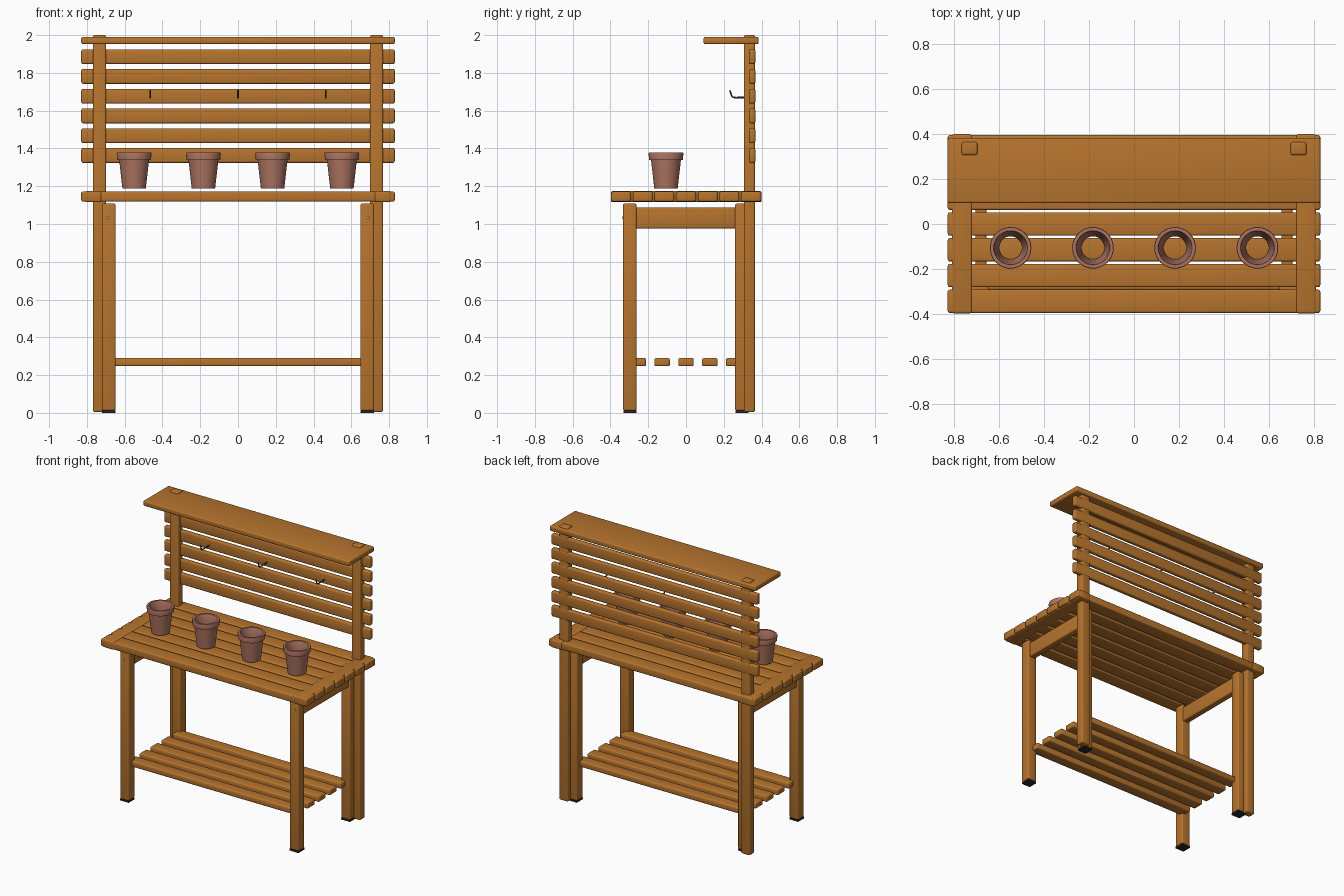
import bpy, bmesh, math

if "Cube" in bpy.data.objects:
    bpy.data.objects.remove(bpy.data.objects["Cube"])


def material(name, rgb):
    m = bpy.data.materials.new(name)
    m.diffuse_color = (*rgb, 1)
    m.use_nodes = True
    m.node_tree.nodes["Principled BSDF"].inputs["Base Color"].default_value = m.diffuse_color
    return m


WOOD = material("stained wood", (0.47, 0.175, 0.027))
CLAY = material("terracotta", (0.42, 0.175, 0.12))
RUBBER = material("dark rubber", (0.02, 0.02, 0.023))
IRON = material("dark iron", (0.06, 0.05, 0.045))
STEEL = material("steel", (0.45, 0.42, 0.42))


def finish(name, bm, mat, smooth=True):
    me = bpy.data.meshes.new(name)
    bm.to_mesh(me)
    bm.free()
    me.materials.append(mat)
    ob = bpy.data.objects.new(name, me)
    bpy.context.collection.objects.link(ob)
    if smooth:
        bpy.ops.object.select_all(action='DESELECT')
        bpy.context.view_layer.objects.active = ob
        ob.select_set(True)
        bpy.ops.object.shade_smooth_by_angle(angle=math.radians(35))
    return ob


def board(name, x, y, z, bevel=0.009, mat=WOOD):
    """Box between (min, max) pairs, with rounded edges."""
    bm = bmesh.new()
    bmesh.ops.create_cube(bm, size=1)
    for v in bm.verts:
        v.co = [(a + b) / 2 + c * (b - a) for c, (a, b) in zip(v.co, (x, y, z))]
    if bevel:
        bmesh.ops.bevel(bm, geom=bm.edges[:], offset=bevel, segments=3,
                        profile=0.5, affect='EDGES', clamp_overlap=True)
    return finish(name, bm, mat)


def sided(s, a, b):
    return (a, b) if s > 0 else (-b, -a)


# Table top slats
for i in range(-3, 4):
    c = i * 0.1148
    board("table_slat", (-0.83, 0.83), (c - 0.052, c + 0.052), (1.1185, 1.1715))

# Lower shelf slats
for i in range(-2, 3):
    c = i * 0.1265
    board("lower_shelf_slat", (-0.68, 0.68), (c - 0.041, c + 0.041), (0.247, 0.29))

# Back panel slats
for i in range(6):
    c = 1.363 + i * 0.1046
    board("back_slat", (-0.83, 0.83), (0.333, 0.367), (c - 0.039, c + 0.039))

# Top shelf
board("top_shelf", (-0.83, 0.83), (0.093, 0.384), (1.952, 1.991))

for s in (-1, 1):
    # Cross boards at the table ends, tall posts and side aprons
    board("table_cross_board", sided(s, 0.722, 0.812), (-0.398, 0.4), (1.116, 1.174))
    board("back_post", sided(s, 0.698, 0.768), (0.307, 0.365), (0.005, 2.0))
    board("side_apron", sided(s, 0.657, 0.707), (-0.27, 0.27), (0.976, 1.087))
    # Legs with rubber feet
    for name, y in (("front", (-0.333, -0.262)), ("back", (0.26, 0.331))):
        board(name + "_leg", sided(s, 0.648, 0.72), y, (0.012, 1.108))
        board(name + "_foot", sided(s, 0.649, 0.719), (y[0] + 0.001, y[1] - 0.001),
              (0, 0.013), 0, RUBBER)
    # Screw head on the front leg
    bm = bmesh.new()
    bmesh.ops.create_cone(bm, cap_ends=True, segments=16, radius1=0.008,
                          radius2=0.007, depth=0.006)
    ob = finish("leg_screw", bm, STEEL)
    ob.rotation_euler = (math.pi / 2, 0, 0)
    ob.location = (s * 0.688, -0.334, 1.035)

# Iron hooks on the back panel
for x in (-0.465, 0, 0.465):
    cu = bpy.data.curves.new("hook", 'CURVE')
    cu.dimensions = '3D'
    cu.bevel_depth = 0.0045
    cu.bevel_resolution = 2
    cu.use_fill_caps = True
    sp = cu.splines.new('POLY')
    pts = [(0.34, 1.671), (0.262, 1.669), (0.249, 1.671), (0.242, 1.678), (0.232, 1.708)]
    sp.points.add(len(pts) - 1)
    for p, (y, z) in zip(sp.points, pts):
        p.co = (x, y, z, 1)
    cu.materials.append(IRON)
    bpy.context.collection.objects.link(bpy.data.objects.new("hook", cu))

# Clay pots: closed profile (radius, height) spun around the axis
PROFILE = [(0.062, 0), (0.079, 0.15), (0.089, 0.152), (0.0925, 0.184), (0.0905, 0.19),
           (0.076, 0.19), (0.073, 0.185), (0.068, 0.14), (0.051, 0.003), (0.053, 0)]
N = 40
for x in (-0.55, -0.183, 0.183, 0.55):
    bm = bmesh.new()
    rings = [[bm.verts.new((r * math.cos(a), r * math.sin(a), z))
              for a in (2 * math.pi * k / N for k in range(N))] for r, z in PROFILE]
    for j, ring in enumerate(rings):
        nxt = rings[(j + 1) % len(rings)]
        for k in range(N):
            m = (k + 1) % N
            bm.faces.new((ring[k], ring[m], nxt[m], nxt[k]))
    bmesh.ops.recalc_face_normals(bm, faces=bm.faces[:])
    finish("flower_pot", bm, CLAY).location = (x, -0.106, 1.188)
